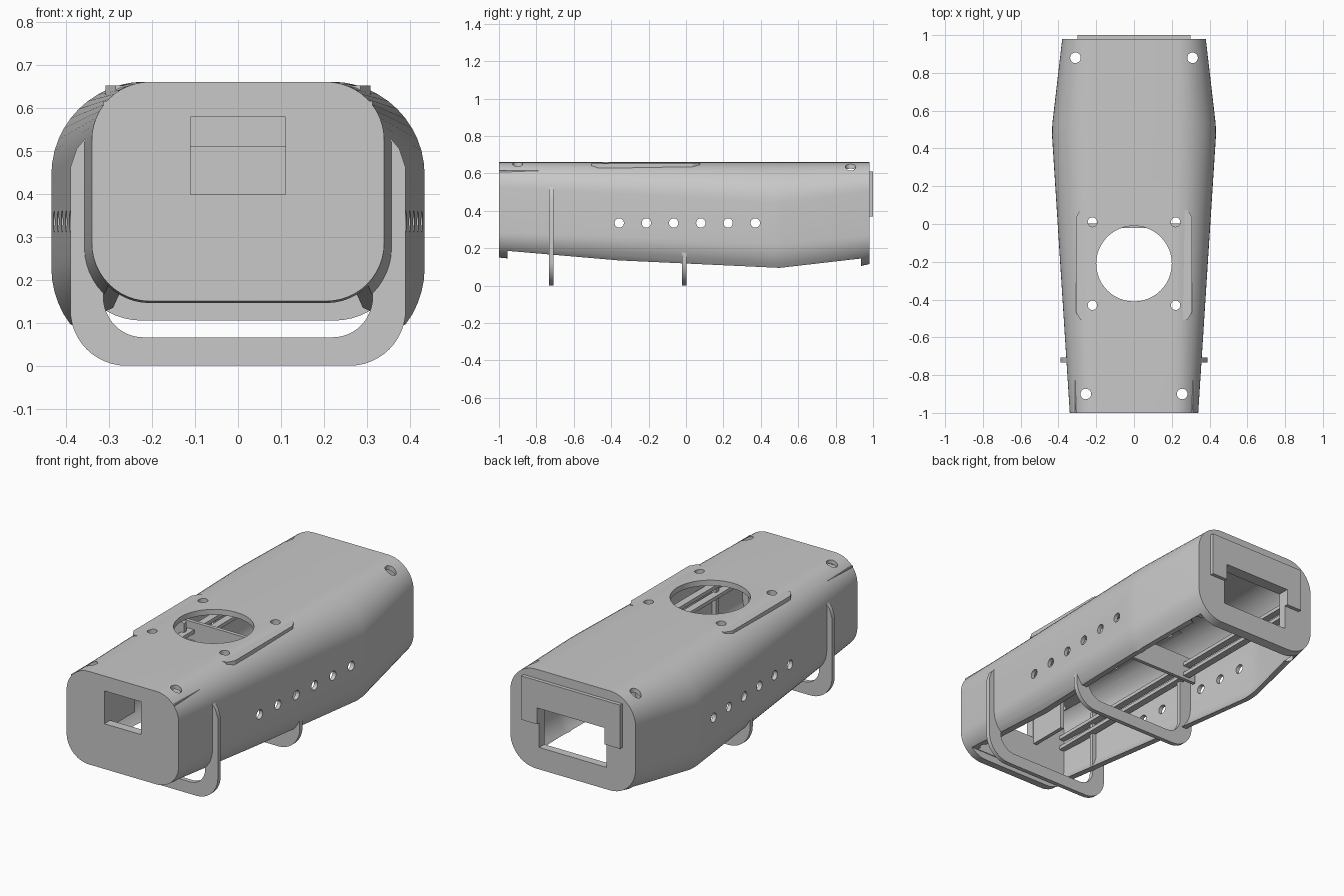
import bpy
import bmesh
import math
from mathutils import Vector

if "Cube" in bpy.data.objects:
    bpy.data.objects.remove(bpy.data.objects["Cube"])

grey = bpy.data.materials.new("plain grey")
grey.use_nodes = True
grey.diffuse_color = (0.58, 0.58, 0.58, 1)
grey.node_tree.nodes["Principled BSDF"].inputs["Base Color"].default_value = (0.58, 0.58, 0.58, 1)


def finish(name, bm):
    bmesh.ops.recalc_face_normals(bm, faces=bm.faces)
    mesh = bpy.data.meshes.new(name)
    bm.to_mesh(mesh)
    bm.free()
    mesh.materials.append(grey)
    obj = bpy.data.objects.new(name, mesh)
    bpy.context.collection.objects.link(obj)
    return obj


def loft(name, sections):
    """Join equal-length loops of points and cap both ends."""
    bm = bmesh.new()
    rings = [[bm.verts.new(p) for p in s] for s in sections]
    count = len(rings[0])
    for a, b in zip(rings, rings[1:]):
        for i in range(count):
            j = (i + 1) % count
            bm.faces.new((a[i], a[j], b[j], b[i]))
    bm.faces.new(rings[0])
    bm.faces.new(rings[-1])
    return finish(name, bm)


def prism(name, points, axis, low, high):
    """Extrude a 2D outline along x, y or z."""
    place = {"x": lambda u, v, w: (w, u, v),
             "y": lambda u, v, w: (u, w, v),
             "z": lambda u, v, w: (u, v, w)}[axis]
    return loft(name, [[place(u, v, w) for u, v in points] for w in (low, high)])


def box(name, x0, x1, y0, y1, z0, z1):
    return prism(name, [(x0, y0), (x1, y0), (x1, y1), (x0, y1)], "z", z0, z1)


def arc(cx, cy, r, start, end, steps=12):
    angles = [math.radians(start + (end - start) * i / steps) for i in range(steps + 1)]
    return [(cx + r * math.cos(a), cy + r * math.sin(a)) for a in angles]


def circle(cx, cy, r, steps):
    return arc(cx, cy, r, 0, 360, steps)[:-1]


def cut(obj, cutters):
    for c in cutters:
        c.hide_render = True
        mod = obj.modifiers.new("cut", "BOOLEAN")
        mod.operation = "DIFFERENCE"
        mod.solver = "EXACT"
        mod.object = c
        bpy.context.view_layer.objects.active = obj
        bpy.ops.object.modifier_apply(modifier=mod.name)


# Shell: tapered tube, widest towards the back
TOP, WALL = 0.66, 0.022
stations = [(-1, 0.34, 0.15, 0.135), (0.5, 0.436, 0.008, 0.218), (0.98, 0.38, 0.115, 0.155)]


def section(y, inset):
    """Rounded rectangle across the body at one station."""
    for a, b in zip(stations, stations[1:]):
        if a[0] <= y <= b[0]:
            t = (y - a[0]) / (b[0] - a[0])
            half, low, r = [p + (q - p) * t for p, q in zip(a[1:], b[1:])]
    half, low, high, r = half - inset, low + inset, TOP - inset, r - inset
    pts = []
    for i, (cx, cz) in enumerate([(half - r, high - r), (r - half, high - r),
                                  (r - half, low + r), (half - r, low + r)]):
        pts += arc(cx, cz, r, 90 * i, 90 * i + 90)
    return [Vector((x, y, z)) for x, z in pts]


body = loft("body_shell", [section(y, 0) for y in (-1, 0.47, 0.53, 0.98)])
cavity = loft("cavity_cutter", [section(y, WALL) for y in (-0.95, 0.47, 0.53, 0.935)])
belly = prism("belly_cutter", [(-0.955, -1), (-0.955, 0.186), (-0.36, 0.135), (0.5, 0.095),
                               (0.935, 0.145), (0.935, -1)], "x", -1, 1)
front_window = box("front_window_cutter", -0.11, 0.11, -1.1, -0.9, 0.398, 0.578)
back_window = box("back_window_cutter", -0.205, 0.205, 0.9, 1.1, 0.235, 0.46)

# Holes through the top: one large opening and eight screw holes
top_hole = prism("top_hole_cutter", circle(0, -0.21, 0.2, 48), "z", 0.5, 0.8)
screw_holes = []
for side in (-1, 1):
    for x, y, r in ((0.22, 0.01, 0.025), (0.22, -0.43, 0.025),
                    (0.31, 0.88, 0.028), (0.255, -0.9, 0.028)):
        screw_holes.append(prism("screw_hole_cutter", circle(side * x, y, r, 20), "z", -0.2, 0.8))

# Row of vents through both sides
vents = [prism("vent_cutter", circle(-0.357 + 0.1455 * i, 0.335, 0.025, 20), "x", -1, 1)
         for i in range(6)]
cutters = [cavity, belly, front_window, back_window, top_hole] + screw_holes + vents
cut(body, cutters)

# Flat mounting plate whose edges break through the rounded top corners
mount_outline = []
for sx, sy in ((1, 1), (-1, 1), (-1, -1), (1, -1)):
    corner = [(0.308 * sx, -0.215 + 0.25 * sy), (0.285 * sx, -0.215 + 0.29 * sy)]
    mount_outline += corner if sx * sy > 0 else corner[::-1]
mount = prism("top_mounting_plate", mount_outline, "z", 0.63, 0.652)
cut(mount, [top_hole] + screw_holes)

# Thin ledge plate showing at the front corners
ledge = box("front_ledge_plate", -0.313, 0.313, -1, -0.69, 0.604, 0.615)
cut(ledge, screw_holes)

# Raised notched plate on the back
back_plate = prism("back_raised_plate", [(-0.3, 0.37), (-0.205, 0.37), (-0.205, 0.46), (0.205, 0.46),
                                         (0.205, 0.37), (0.3, 0.37), (0.3, 0.61), (-0.3, 0.61)],
                   "y", 0.975, 1.0)

# Two U-shaped stands that wrap under the body
half_outer = [(0.35, 0.535), (0.375, 0.505), (0.39, 0.46)] + arc(0.26, 0.13, 0.13, 0, -90)
half_inner = arc(0.22, 0.159, 0.093, -90, 0) + [(0.313, 0.52)]
u_outline = (half_outer + [(-x, z) for x, z in half_outer[::-1]]
             + [(-x, z) for x, z in half_inner[::-1]] + half_inner)
stands = [prism(name, u_outline, "y", y - 0.012, y + 0.012)
          for name, y in (("front_stand", -0.72), ("middle_stand", -0.01))]

# Inner rails, tunnel walls behind the front window, and a cross wall
inside = []
for side, word in ((-1, "right"), (1, "left")):
    x0, x1 = sorted((side * 0.29, side * 0.33))
    for level, z in (("lower", 0.39), ("upper", 0.45)):
        rail = box(word + "_" + level + "_rail", x0, x1, -0.96, 0.95, z, z + 0.02)
        cut(rail, screw_holes)
        inside.append(rail)
    p0, p1 = sorted((side * 0.113, side * 0.135))
    inside.append(box(word + "_tunnel_wall", p0, p1, -0.96, -0.73, 0.36, 0.645))
inside.append(box("cross_wall", -0.37, 0.37, 0.036, 0.056, 0.375, 0.51))

for c in cutters:
    bpy.data.objects.remove(c)

# Smooth curved skins, keep edges sharp
bpy.ops.object.select_all(action="DESELECT")
for obj in [body, mount, ledge, back_plate] + stands + inside:
    obj.select_set(True)
bpy.context.view_layer.objects.active = body
bpy.ops.object.shade_smooth_by_angle(angle=math.radians(25))
